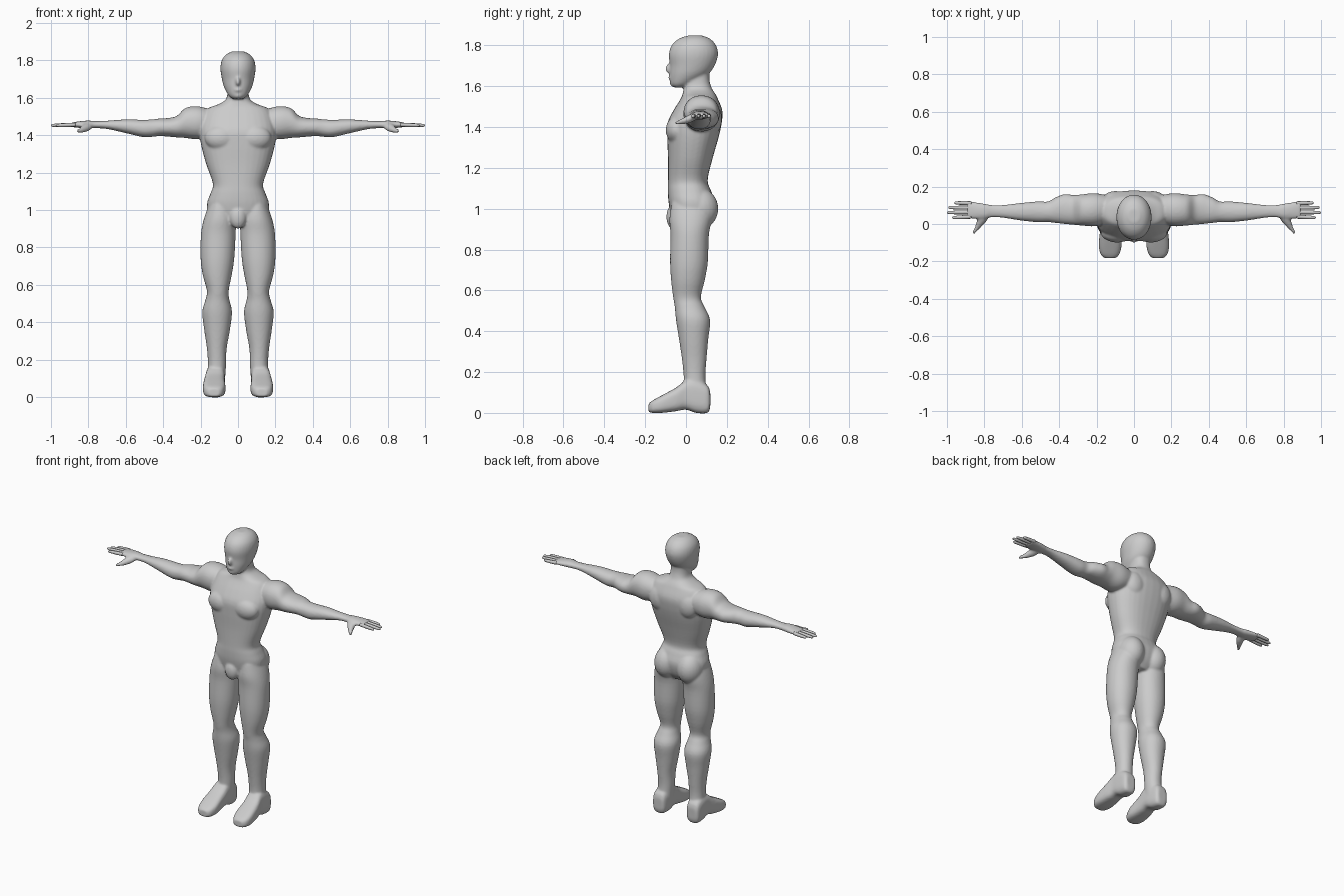
import bpy, bmesh
from math import sin, cos, pi
from mathutils import Vector, Matrix

AXES = {'x': lambda t, a, b: (t, a, b), 'y': lambda t, a, b: (a, t, b), 'z': lambda t, a, b: (a, b, t)}


def catmull(p0, p1, p2, p3, u):
    return [0.5 * (2 * b + (c - a) * u + (2 * a - 5 * b + 4 * c - d) * u * u + (3 * b - a - 3 * c + d) * u ** 3)
            for a, b, c, d in zip(p0, p1, p2, p3)]


def loft(bm, axis, rings, power=2.2, side=1, n=32, steps=4):
    """Skin superellipse sections (position, a_min, a_max, b_min, b_max) along an axis."""
    pts = [rings[0]] + rings + [rings[-1]]
    dense = [catmull(*pts[i:i + 4], s / steps) for i in range(len(rings) - 1) for s in range(steps)]
    dense.append(rings[-1])
    loops = []
    for t, a0, a1, b0, b1 in dense:
        loop = []
        for k in range(n):
            c, s = cos(2 * pi * k / n), sin(2 * pi * k / n)
            c = (1 if c > 0 else -1) * abs(c) ** (2 / power)
            s = (1 if s > 0 else -1) * abs(s) ** (2 / power)
            x, y, z = AXES[axis](t, (a0 + a1) / 2 + c * (a1 - a0) / 2, (b0 + b1) / 2 + s * (b1 - b0) / 2)
            loop.append(bm.verts.new((x * side, y, z)))
        loops.append(loop)
    for p, q in zip(loops, loops[1:]):
        for k in range(n):
            bm.faces.new((p[k], p[(k + 1) % n], q[(k + 1) % n], q[k]))
    bm.faces.new(loops[0])
    bm.faces.new(loops[-1])


def ball(bm, centre, radii):
    m = Matrix.Translation(Vector(centre)) @ Matrix.Diagonal((*radii, 1))
    bmesh.ops.create_uvsphere(bm, u_segments=24, v_segments=16, radius=1, matrix=m)


def finish(bm, name):
    bmesh.ops.recalc_face_normals(bm, faces=bm.faces)
    mesh = bpy.data.meshes.new(name)
    bm.to_mesh(mesh)
    bm.free()
    mesh.shade_smooth()
    ob = bpy.data.objects.new(name, mesh)
    bpy.context.collection.objects.link(ob)
    return ob


bm = bmesh.new()

# torso and neck: height, half width, front, back
torso = [(.91, .07, -.05, .09), (.96, .15, -.07, .125), (1.03, .166, -.085, .14), (1.09, .147, -.089, .122),
         (1.14, .134, -.088, .106), (1.245, .17, -.088, .13), (1.35, .198, -.092, .16),
         (1.42, .205, -.09, .175), (1.48, .195, -.062, .178), (1.54, .165, -.025, .155),
         (1.565, .105, -.016, .142), (1.59, .066, -.012, .126), (1.63, .056, -.01, .115), (1.68, .055, 0, .115)]
loft(bm, 'z', [(z, -w, w, f, b) for z, w, f, b in torso], 2.35)

# head
head = [(1.594, .028, -.062, -.005), (1.612, .05, -.076, .035), (1.655, .074, -.08, .105),
        (1.70, .086, -.079, .14), (1.755, .094, -.084, .157), (1.80, .087, -.07, .147),
        (1.832, .063, -.035, .118), (1.848, .03, .01, .08)]
loft(bm, 'z', [(z, -w, w, f, b) for z, w, f, b in head], 2.05)
ball(bm, (0, -.08, 1.686), (.013, .022, .025))
ball(bm, (0, -.07, 1.642), (.024, .017, .012))
ball(bm, (0, -.064, 1.612), (.022, .015, .014))

# groin
ball(bm, (0, -.062, .96), (.045, .034, .06))

leg = [(1.03, .035, .155, -.07, .12), (.95, .014, .183, -.081, .125), (.87, .013, .198, -.076, .112),
       (.74, .02, .2, -.078, .107), (.65, .034, .188, -.073, .092), (.567, .05, .166, -.063, .073),
       (.52, .046, .174, -.055, .09), (.455, .032, .191, -.049, .118), (.36, .043, .181, -.034, .109),
       (.257, .061, .166, -.019, .1), (.17, .064, .161, -.011, .095), (.08, .07, .168, -.015, .105)]
foot = [(.119, .095, .15, .03, .1), (.105, .08, .167, 0, .135), (.05, .071, .172, 0, .165),
        (0, .07, .174, .016, .16), (-.05, .07, .183, .008, .123), (-.12, .067, .188, 0, .085),
        (-.165, .08, .177, 0, .06), (-.183, .1, .155, .004, .045)]
arm = [(.13, .01, .15, 1.40, 1.53), (.21, -.012, .165, 1.378, 1.554), (.28, -.008, .158, 1.385, 1.546),
       (.325, -.004, .155, 1.388, 1.504), (.37, 0, .16, 1.392, 1.492), (.42, .006, .142, 1.395, 1.489),
       (.46, .01, .12, 1.391, 1.484), (.51, .009, .121, 1.39, 1.482), (.6, .018, .113, 1.411, 1.484),
       (.7, .033, .102, 1.433, 1.477), (.76, .036, .102, 1.437, 1.475), (.80, .027, .109, 1.436, 1.478),
       (.85, .027, .117, 1.439, 1.474), (.893, .03, .121, 1.444, 1.467)]
thumb = [(.05, .77, .83, 1.436, 1.468), (.02, .785, .84, 1.42, 1.462), (-.015, .815, .85, 1.413, 1.444),
         (-.04, .84, .863, 1.411, 1.432), (-.053, .851, .862, 1.413, 1.424)]

for s in (1, -1):
    loft(bm, 'z', leg, 2.1, s)
    loft(bm, 'y', foot, 3.2, s)
    loft(bm, 'x', arm, 2.15, s)
    loft(bm, 'y', thumb, 2, s)
    ball(bm, (s * .083, .068, 1.0), (.08, .09, .1))        # buttock
    ball(bm, (s * .09, -.045, 1.385), (.088, .054, .068))  # chest muscle
    ball(bm, (s * .1, .12, 1.44), (.075, .056, .085))      # shoulder blade

# fuse all the overlapping forms into one smooth skin
body = finish(bm, "body")
remesh = body.modifiers.new("fuse", 'REMESH')
remesh.mode = 'VOXEL'
remesh.voxel_size = .0065
remesh.use_smooth_shade = True
smooth = body.modifiers.new("soften", 'SMOOTH')
smooth.factor = .5
smooth.iterations = 7

# fingers: root y, tip y, tip x
bm = bmesh.new()
for y0, y1, tip in ((.111, .113, .96), (.087, .088, .992), (.063, .061, 1.0), (.039, .034, .972)):
    rings = []
    for u, r in ((0, .0105), (.35, .0105), (.7, .0095), (.93, .0075), (1, .003)):
        x, y, z = .87 + (tip - .87) * u, y0 + (y1 - y0) * u, 1.456 - .004 * u
        rings.append((x, y - r, y + r, z - r, z + r))
    for s in (1, -1):
        loft(bm, 'x', rings, 2, s, n=12)
finish(bm, "fingers")
